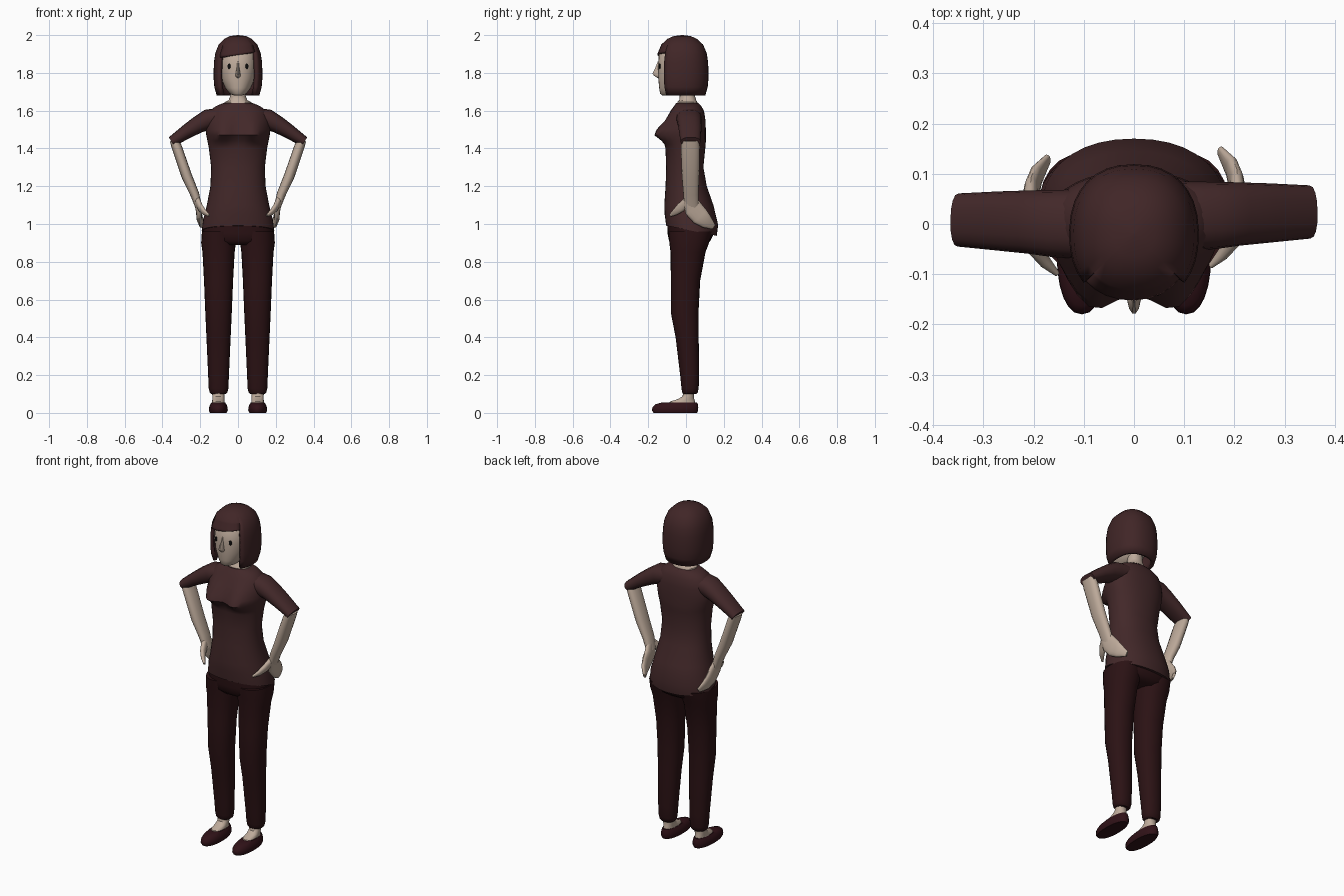
import bpy
import bmesh
from math import sin, cos, pi, radians, exp, copysign
from mathutils import Vector

default_cube = bpy.data.objects.get("Cube")
if default_cube:
    bpy.data.objects.remove(default_cube, do_unlink=True)


def material(name, red, green, blue):
    mat = bpy.data.materials.new(name)
    mat.use_nodes = True
    color = (red, green, blue, 1)
    mat.diffuse_color = color
    shader = mat.node_tree.nodes["Principled BSDF"]
    shader.inputs["Base Color"].default_value = color
    shader.inputs["Roughness"].default_value = 0.8
    return mat


shirt_mat = material("shirt maroon", 0.055, 0.021, 0.022)
pants_mat = material("trouser dark maroon", 0.024, 0.006, 0.007)
skin_mat = material("skin", 0.52, 0.41, 0.33)
hair_mat = material("hair brown", 0.052, 0.019, 0.020)
shoe_mat = material("shoe dark red", 0.030, 0.006, 0.009)
eye_mat = material("eye black", 0.004, 0.004, 0.004)


def finish(name, bm, mat, sharp=45):
    bmesh.ops.recalc_face_normals(bm, faces=bm.faces)
    mesh = bpy.data.meshes.new(name)
    bm.to_mesh(mesh)
    bm.free()
    mesh.shade_smooth()
    mesh.set_sharp_from_angle(angle=radians(sharp))
    mesh.materials.append(mat)
    obj = bpy.data.objects.new(name, mesh)
    bpy.context.collection.objects.link(obj)
    return obj


def power(value, exponent):
    return copysign(abs(value) ** (2 / exponent), value)


def skin_rings(name, rings, mat, sharp=45):
    """Bridge equal rings of points and cap both ends."""
    bm = bmesh.new()
    loops = [[bm.verts.new(p) for p in ring] for ring in rings]
    count = len(loops[0])
    for low, high in zip(loops, loops[1:]):
        for i in range(count):
            j = (i + 1) % count
            bm.faces.new((low[i], low[j], high[j], high[i]))
    bm.faces.new(loops[0])
    bm.faces.new(loops[-1])
    return finish(name, bm, mat, sharp)


def loft(name, sections, mat, cx=0, n=28, e=2.2, warp=None):
    """Sections are (height, half width, front y, back y)."""
    rings = []
    for z, rx, front, back in sections:
        cy, ry = (front + back) / 2, (back - front) / 2
        ring = []
        for i in range(n):
            a = 2 * pi * i / n
            p = Vector((cx + rx * power(cos(a), e), cy + ry * power(sin(a), e), z))
            ring.append(warp(p, -sin(a)) if warp else p)
        rings.append(ring)
    return skin_rings(name, rings, mat)


def tube(name, path, ref, mat, n=16, e=2.3):
    """Path holds (point, radius along ref, radius across ref)."""
    rings = []
    for i, (point, ra, rb) in enumerate(path):
        ahead = Vector(path[min(i + 1, len(path) - 1)][0])
        behind = Vector(path[max(i - 1, 0)][0])
        t = (ahead - behind).normalized()
        a = (Vector(ref) - t * t.dot(Vector(ref))).normalized()
        b = t.cross(a)
        angles = [2 * pi * k / n for k in range(n)]
        rings.append([Vector(point) + a * ra * power(cos(k), e) + b * rb * power(sin(k), e)
                      for k in angles])
    return skin_rings(name, rings, mat)


# Shirt body: bust bulge in front, hem dropping toward the back
def shape_shirt(p, facing):
    d = p.z - 1.47
    bulge = 0.085 * exp(-(d / (0.07 if d > 0 else 0.035)) ** 2)
    spread = sum(exp(-((p.x - s * 0.09) / 0.075) ** 2) for s in (-1, 1))
    p.y -= bulge * spread * max(0, facing) ** 0.7
    if p.z < 1.03:
        p.z -= 0.2 * p.y
    return p


loft("shirt_body", [
    (0.97, 0.192, -0.105, 0.163), (1.03, 0.184, -0.113, 0.17),
    (1.1, 0.165, -0.115, 0.145), (1.2, 0.146, -0.108, 0.11),
    (1.3, 0.142, -0.105, 0.092), (1.4, 0.154, -0.108, 0.102),
    (1.42, 0.158, -0.108, 0.104), (1.44, 0.162, -0.1, 0.105),
    (1.47, 0.168, -0.1, 0.105), (1.5, 0.172, -0.1, 0.105),
    (1.55, 0.168, -0.095, 0.103), (1.6, 0.15, -0.08, 0.095),
    (1.625, 0.115, -0.062, 0.08), (1.64, 0.078, -0.052, 0.066),
], shirt_mat, n=36, warp=shape_shirt)

# Hips
loft("trouser_hips", [
    (0.89, 0.13, -0.07, 0.1), (0.91, 0.178, -0.09, 0.128),
    (0.95, 0.187, -0.098, 0.148), (1.02, 0.178, -0.1, 0.15),
], pants_mat)

# Neck and head
loft("neck", [
    (1.62, 0.074, -0.048, 0.062), (1.646, 0.07, -0.046, 0.06),
    (1.655, 0.05, -0.036, 0.054), (1.68, 0.04, -0.033, 0.047),
    (1.75, 0.04, -0.035, 0.045),
], skin_mat, n=20)
loft("head", [
    (1.68, 0.02, -0.125, -0.05), (1.69, 0.045, -0.137, 0),
    (1.72, 0.068, -0.142, 0.04), (1.77, 0.09, -0.147, 0.07),
    (1.83, 0.1, -0.148, 0.08), (1.9, 0.097, -0.144, 0.08),
    (1.95, 0.07, -0.1, 0.06),
], skin_mat)
loft("nose", [
    (1.772, 0.005, -0.15, -0.13), (1.785, 0.014, -0.17, -0.13),
    (1.797, 0.012, -0.179, -0.13), (1.825, 0.007, -0.164, -0.13),
    (1.86, 0.004, -0.15, -0.13),
], skin_mat, n=10, e=2)

# Bobbed hair: a shell with a fringe over the open face
HAIR = [(2.0, 0.02), (1.995, 0.32), (1.98, 0.56), (1.95, 0.79), (1.9, 0.94),
        (1.85, 0.985), (1.78, 1.0), (1.72, 0.96), (1.68, 0.87)]


def hair_scale(z):
    for (za, fa), (zb, fb) in zip(HAIR, HAIR[1:]):
        if z >= zb:
            return fa + (fb - fa) * (za - z) / (za - zb)
    return HAIR[-1][1]


def build_hair():
    edge = 48
    fringe = [-edge + 12 * i for i in range(9)]
    sides = [edge + 0.5 + (359 - 2 * edge) * i / 24 for i in range(25)]
    bm = bmesh.new()
    columns = []
    for degrees in fringe + sides:
        a = radians(degrees)
        x, y = 0.13 * power(sin(a), 2.3), -0.14 * power(cos(a), 2.3)
        bottom = 1.897 + 0.15 * x if degrees <= edge else HAIR[-1][0]
        heights = [z for z, f in HAIR[:4]]
        heights += [1.95 + (bottom - 1.95) * k / 6 for k in range(1, 7)]
        columns.append([bm.verts.new((x * hair_scale(z), y * hair_scale(z) - 0.02, z))
                        for z in heights])
    for i, left in enumerate(columns):
        right = columns[(i + 1) % len(columns)]
        # The hair parts where fringe meets the side locks
        parted = i in (len(fringe) - 1, len(columns) - 1)
        for k in range(3 if parted else len(left) - 1):
            bm.faces.new((left[k], left[k + 1], right[k + 1], right[k]))
    bm.faces.new([c[0] for c in columns])
    hair = finish("hair", bm, hair_mat, 50)
    shell = hair.modifiers.new("thickness", "SOLIDIFY")
    shell.thickness = 0.02
    shell.offset = -1


build_hair()

# Paired parts
for side, s, dy in (("left", 1, 0), ("right", -1, -0.016)):

    def at(x, y, z):
        return (s * x, y + dy, z)

    tube(side + "_sleeve", [
        (at(0.09, 0.015, 1.565), 0.07, 0.05), (at(0.16, 0.017, 1.553), 0.067, 0.054),
        (at(0.21, 0.02, 1.527), 0.063, 0.046), (at(0.27, 0.022, 1.49), 0.059, 0.038),
        (at(0.35, 0.024, 1.436), 0.053, 0.028),
    ], (0, 1, 0), shirt_mat)
    tube(side + "_forearm", [
        (at(0.34, 0.023, 1.445), 0.046, 0.022), (at(0.325, 0.023, 1.41), 0.05, 0.027),
        (at(0.27, 0.024, 1.25), 0.046, 0.028), (at(0.23, 0.026, 1.16), 0.04, 0.024),
        (at(0.208, 0.03, 1.09), 0.038, 0.018),
    ], (0, 1, 0), skin_mat)
    tube(side + "_hand", [
        (at(0.218, 0.02, 1.13), 0.018, 0.036), (at(0.207, 0.04, 1.08), 0.017, 0.05),
        (at(0.205, 0.075, 1.04), 0.015, 0.048), (at(0.195, 0.11, 1.01), 0.013, 0.036),
        (at(0.172, 0.145, 0.985), 0.007, 0.015),
    ], (1, 0, 0), skin_mat)
    tube(side + "_thumb", [
        (at(0.215, 0.01, 1.12), 0.016, 0.026), (at(0.198, -0.03, 1.085), 0.014, 0.024),
        (at(0.178, -0.058, 1.062), 0.011, 0.017), (at(0.153, -0.083, 1.045), 0.005, 0.007),
    ], (1, 0, 0), skin_mat)

    loft(side + "_trouser_leg", [
        (0.1, 0.038, -0.015, 0.055), (0.108, 0.047, -0.02, 0.062),
        (0.13, 0.052, -0.024, 0.067), (0.2, 0.055, -0.031, 0.07),
        (0.4, 0.064, -0.055, 0.067), (0.53, 0.07, -0.08, 0.066),
        (0.7, 0.077, -0.08, 0.075), (0.85, 0.085, -0.082, 0.103),
        (0.9, 0.092, -0.088, 0.122), (0.96, 0.088, -0.094, 0.14),
    ], pants_mat, cx=s * 0.103, n=24)
    loft(side + "_foot", [
        (0.03, 0.036, -0.1, 0.05), (0.06, 0.033, -0.085, 0.048),
        (0.072, 0.032, -0.045, 0.044), (0.088, 0.032, -0.018, 0.042),
        (0.13, 0.034, -0.012, 0.043),
    ], skin_mat, cx=s * 0.104, n=20)
    loft(side + "_shoe", [
        (0, 0.044, -0.172, 0.058), (0.012, 0.05, -0.18, 0.064),
        (0.03, 0.049, -0.178, 0.065), (0.045, 0.043, -0.163, 0.063),
        (0.056, 0.035, -0.125, 0.058),
    ], shoe_mat, cx=s * 0.104, n=24)

    # Eye, a flat dark oval on the face
    bm = bmesh.new()
    bmesh.ops.create_uvsphere(bm, u_segments=12, v_segments=8, radius=1)
    bmesh.ops.scale(bm, vec=(0.009, 0.004, 0.014), verts=bm.verts)
    eye = finish(side + "_eye", bm, eye_mat)
    eye.location = (s * 0.047, -0.139, 1.835)
    eye.rotation_euler.z = s * 0.3
